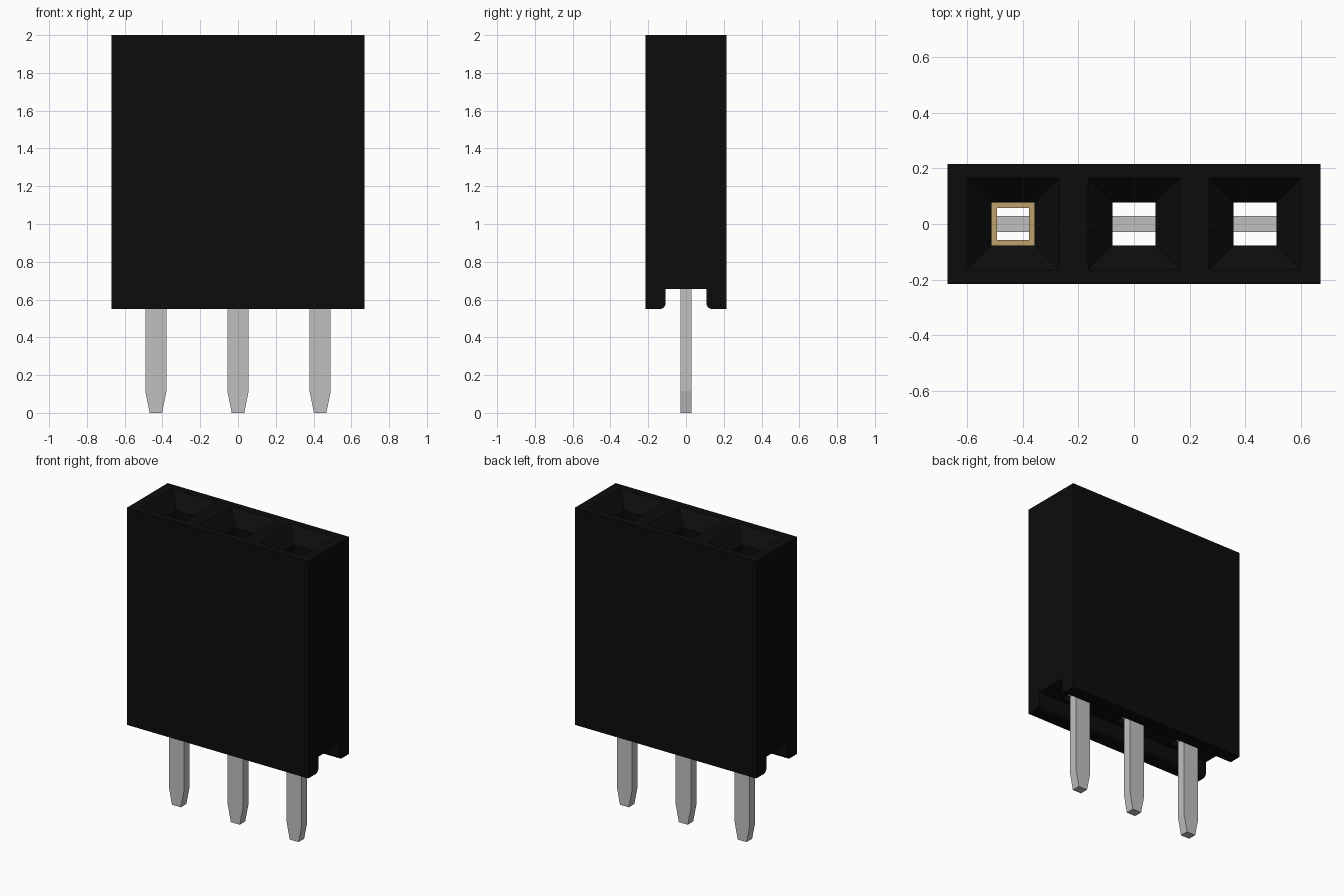
import bpy, bmesh, math

cube = bpy.data.objects.get("Cube")
if cube:
    bpy.data.objects.remove(cube, do_unlink=True)


def material(name, rgb, metallic=0.0):
    m = bpy.data.materials.new(name)
    m.use_nodes = True
    m.diffuse_color = (*rgb, 1)
    m.node_tree.nodes["Principled BSDF"].inputs["Base Color"].default_value = (*rgb, 1)
    return m


BLACK = material("black plastic", (0.0037, 0.0037, 0.0037))
GREY = material("pin metal", (0.527, 0.527, 0.527))
GOLD = material("gold contact", (0.51, 0.35, 0.155))

PITCH = 0.435
HOLE = 0.0775        # half width of the socket hole
BOTTOM, CEILING, TOP = 0.55, 0.655, 2.0


def finish(bm, name, mat):
    bmesh.ops.recalc_face_normals(bm, faces=bm.faces)
    mesh = bpy.data.meshes.new(name)
    bm.to_mesh(mesh)
    bm.free()
    mesh.materials.append(mat)
    obj = bpy.data.objects.new(name, mesh)
    bpy.context.collection.objects.link(obj)
    return obj


def loft(name, sections, mat, x=0.0, closed=False):
    """Stack rectangles (z, half x, half y); closed joins the last to the first."""
    bm = bmesh.new()
    rings = [[bm.verts.new((x + sx * hx, sy * hy, z))
              for sx, sy in ((-1, -1), (1, -1), (1, 1), (-1, 1))]
             for z, hx, hy in sections]
    pairs = list(zip(rings, rings[1:]))
    if closed:
        pairs.append((rings[-1], rings[0]))
    else:
        bm.faces.new(rings[0])
        bm.faces.new(rings[-1])
    for a, b in pairs:
        for i in range(4):
            j = (i + 1) % 4
            bm.faces.new((a[i], a[j], b[j], b[i]))
    return finish(bm, name, mat)


# Housing: end profile with a channel underneath, rounded at the inner feet
r = 0.03
half = [(0.215, TOP), (0.215, BOTTOM)]
for k in range(6):
    a = math.radians(18 * k)
    half.append((0.108 + r - r * math.sin(a), BOTTOM + r - r * math.cos(a)))
half.append((0.108, CEILING))
profile = half + [(-y, z) for y, z in reversed(half)]

bm = bmesh.new()
end = bm.faces.new([bm.verts.new((-0.67, y, z)) for y, z in profile])
out = bmesh.ops.extrude_face_region(bm, geom=[end])
bmesh.ops.translate(bm, vec=(1.34, 0, 0),
                    verts=[v for v in out["geom"] if isinstance(v, bmesh.types.BMVert)])
housing = finish(bm, "housing", BLACK)

for i, side in enumerate(("right", "middle", "left")):
    x = (i - 1) * PITCH

    # Funnel-mouthed hole cut right through the housing
    cutter = loft("hole_cutter", [(0.4, HOLE, HOLE), (TOP - 0.0875, HOLE, HOLE),
                                  (TOP + 0.03, 0.195, 0.195)], BLACK, x)
    cutter.hide_render = True
    mod = housing.modifiers.new("hole", 'BOOLEAN')
    mod.operation = 'DIFFERENCE'
    mod.solver = 'EXACT'
    mod.object = cutter
    bpy.context.view_layer.objects.active = housing
    bpy.ops.object.modifier_apply(modifier=mod.name)
    bpy.data.objects.remove(cutter, do_unlink=True)

    # Flat pin with tapered tip and a wide shoulder inside the hole
    loft(side + "_pin", [(0, 0.033, 0.029), (0.115, 0.056, 0.029),
                         (CEILING, 0.056, 0.029), (CEILING, HOLE, 0.029),
                         (0.80, HOLE, 0.029)], GREY, x)

# Square gold sleeve lining one hole
outer, inner = HOLE - 0.001, 0.057
loft("gold_sleeve", [(0.82, outer, outer), (1.80, outer, outer),
                     (1.80, inner, inner), (0.82, inner, inner)],
     GOLD, -PITCH, closed=True)
